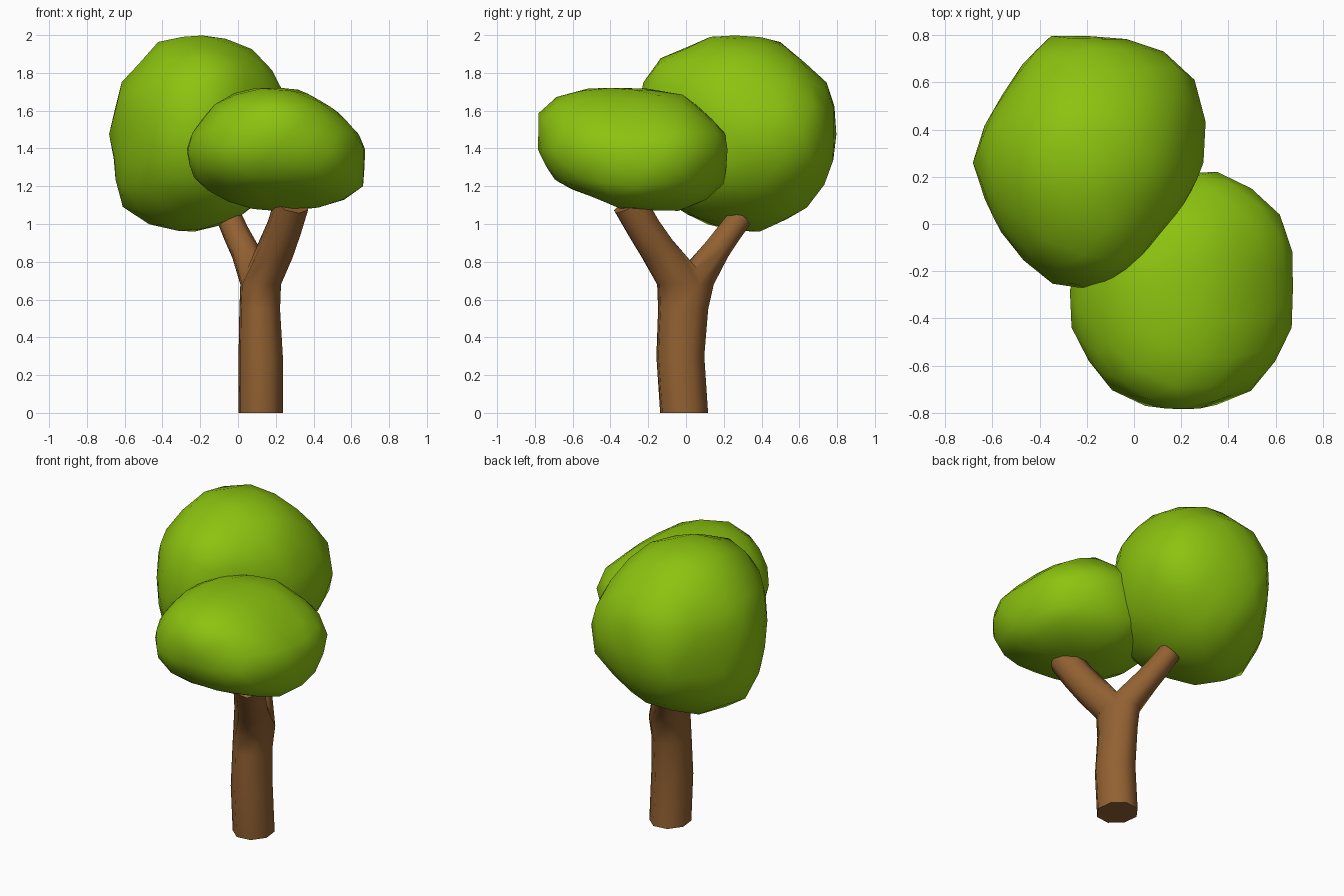
import bpy, bmesh, math
from mathutils import Vector

if "Cube" in bpy.data.objects:
    bpy.data.objects.remove(bpy.data.objects["Cube"])


def material(name, col):
    m = bpy.data.materials.new(name)
    m.diffuse_color = (*col, 1)
    m.use_nodes = True
    m.node_tree.nodes["Principled BSDF"].inputs["Base Color"].default_value = m.diffuse_color
    return m


leaf = material("leaf green", (0.262, 0.546, 0.005))
bark = material("bark brown", (0.29, 0.12, 0.032))


def finish(bm, name, mat, angle):
    bmesh.ops.recalc_face_normals(bm, faces=bm.faces)
    me = bpy.data.meshes.new(name)
    bm.to_mesh(me)
    bm.free()
    ob = bpy.data.objects.new(name, me)
    bpy.context.collection.objects.link(ob)
    me.materials.append(mat)
    bpy.ops.object.select_all(action='DESELECT')
    ob.select_set(True)
    bpy.context.view_layer.objects.active = ob
    bpy.ops.object.shade_smooth_by_angle(angle=math.radians(angle))


def reach(poly, dx, dy):
    """Distance from the centre to an outline along a direction."""
    best = 0
    for (px, py), (qx, qy) in zip(poly, poly[1:] + poly[:1]):
        ex, ey = qx - px, qy - py
        det = dx * ey - dy * ex
        if abs(det) < 1e-9:
            continue
        t = (px * ey - py * ex) / det
        u = (px * dy - py * dx) / det
        if -1e-6 <= u <= 1 + 1e-6:
            best = max(best, t)
    return best or 1


def crown(name, c, r, top, front, side):
    """Lumpy ball shaped by its three outlines."""
    views = []
    for (i, j, k), pts in (((0, 1, 2), top), ((0, 2, 1), front), ((1, 2, 0), side)):
        views.append((i, j, k, [((a - c[i]) / r[i], (b - c[j]) / r[j]) for a, b in pts]))
    bm = bmesh.new()
    bmesh.ops.create_icosphere(bm, subdivisions=3, radius=1)
    for v in bm.verts:
        d = v.co.normalized()
        total = weight = 0
        for i, j, k, poly in views:
            h = math.hypot(d[i], d[j])
            if h < 1e-4:
                continue
            w = 1 / (d[k] ** 2 + 0.01)
            total += w * reach(poly, d[i] / h, d[j] / h)
            weight += w
        s = total / weight
        v.co = [c[n] + r[n] * d[n] * s for n in range(3)]
    finish(bm, name, leaf, 60)


crown("large_crown", (-0.19, 0.26, 1.475), (0.5, 0.54, 0.525),
      [(-.39, .8), (-.08, .79), (.01, .78), (.23, .69), (.31, .47), (.28, .2), (.15, 0),
       (.02, -.16), (-.17, -.28), (-.37, -.25), (-.5, -.12), (-.6, .02), (-.69, .29), (-.6, .48)],
      [(-.39, 2), (-.15, 2), (-.06, 1.98), (.09, 1.92), (.21, 1.78), (.31, 1.5), (.22, 1.22),
       (.05, 1.06), (-.16, .98), (-.4, .95), (-.63, 1.1), (-.69, 1.51), (-.61, 1.77)],
      [(-.18, 1.86), (.14, 2), (.48, 1.99), (.79, 1.71), (.8, 1.5), (.78, 1.27), (.63, 1.07),
       (.41, .95), (.2, .98), (-.05, 1.07), (-.22, 1.25), (-.28, 1.5), (-.24, 1.72)])

crown("small_crown", (0.2, -0.28, 1.395), (0.49, 0.515, 0.335),
      [(-.29, -.39), (-.14, -.68), (.03, -.77), (.27, -.8), (.54, -.69), (.67, -.45), (.69, -.24),
       (.66, 0), (.52, .14), (.37, .22), (.29, .23), (.02, .17), (-.17, 0)],
      [(-.29, 1.39), (-.15, 1.62), (-.06, 1.68), (.09, 1.73), (.34, 1.71), (.52, 1.6), (.65, 1.45),
       (.69, 1.22), (.57, 1.12), (.36, 1.07), (.2, 1.06), (0, 1.09), (-.22, 1.21)],
      [(-.8, 1.55), (-.78, 1.6), (-.67, 1.69), (-.5, 1.73), (-.22, 1.71), (-.01, 1.69), (.21, 1.49),
       (.23, 1.37), (.21, 1.22), (.15, 1.15), (-.01, 1.06), (-.29, 1.08), (-.68, 1.21), (-.78, 1.4)])

# forked trunk: eight-sided rings, split over a saddle into two branches
bm = bmesh.new()
N = 8
ang = [2 * math.pi * k / N for k in range(N)]
S = Vector((0.875, 0.484, 0)).normalized()   # saddle line
Z = Vector((0, 0, 1))


def bridge(a, b):
    for k in range(N):
        m = (k + 1) % N
        bm.faces.new((a[k], a[m], b[m], b[k]))


prev = None
for x, y, z, rx, ry in ((.12, -.01, 0, .122, .132), (.12, -.03, .3, .122, .132),
                        (.115, -.015, .55, .112, .138), (.12, -.003, .68, .112, .156)):
    ring = []
    for a in ang:
        h = S * math.cos(a) + Z.cross(S) * math.sin(a)
        ring.append(bm.verts.new((x + rx * h.x, y + ry * h.y, z)))
    if prev:
        bridge(prev, ring)
    else:
        bm.faces.new(ring)
    prev = ring

saddle = [bm.verts.new(Vector((.12, .02, z)) + S * o) for o, z in ((.08, .765), (0, .79), (-.08, .765))]
front_loop = [prev[0], *saddle, *prev[4:]]
back_loop = prev[:5] + saddle[::-1]


def branch(loop, path):
    for n, (x, y, z, r) in enumerate(path):
        i = min(n, len(path) - 2)
        d = (Vector(path[i + 1][:3]) - Vector(path[i][:3])).normalized()
        nrm = d.cross(S).normalized()
        s = nrm.cross(d)
        ring = [bm.verts.new(Vector((x, y, z)) + (s * math.cos(a) + nrm * math.sin(a)) * r) for a in ang]
        bridge(loop, ring)
        loop = ring
    bm.faces.new(loop)


branch(front_loop, [(.2, -.15, .865, .1), (.245, -.225, .98, .095), (.285, -.3, 1.11, .095)])
branch(back_loop, [(.035, .16, .86, .076), (-.01, .225, .95, .071), (-.045, .285, 1.03, .068)])
finish(bm, "trunk", bark, 60)
